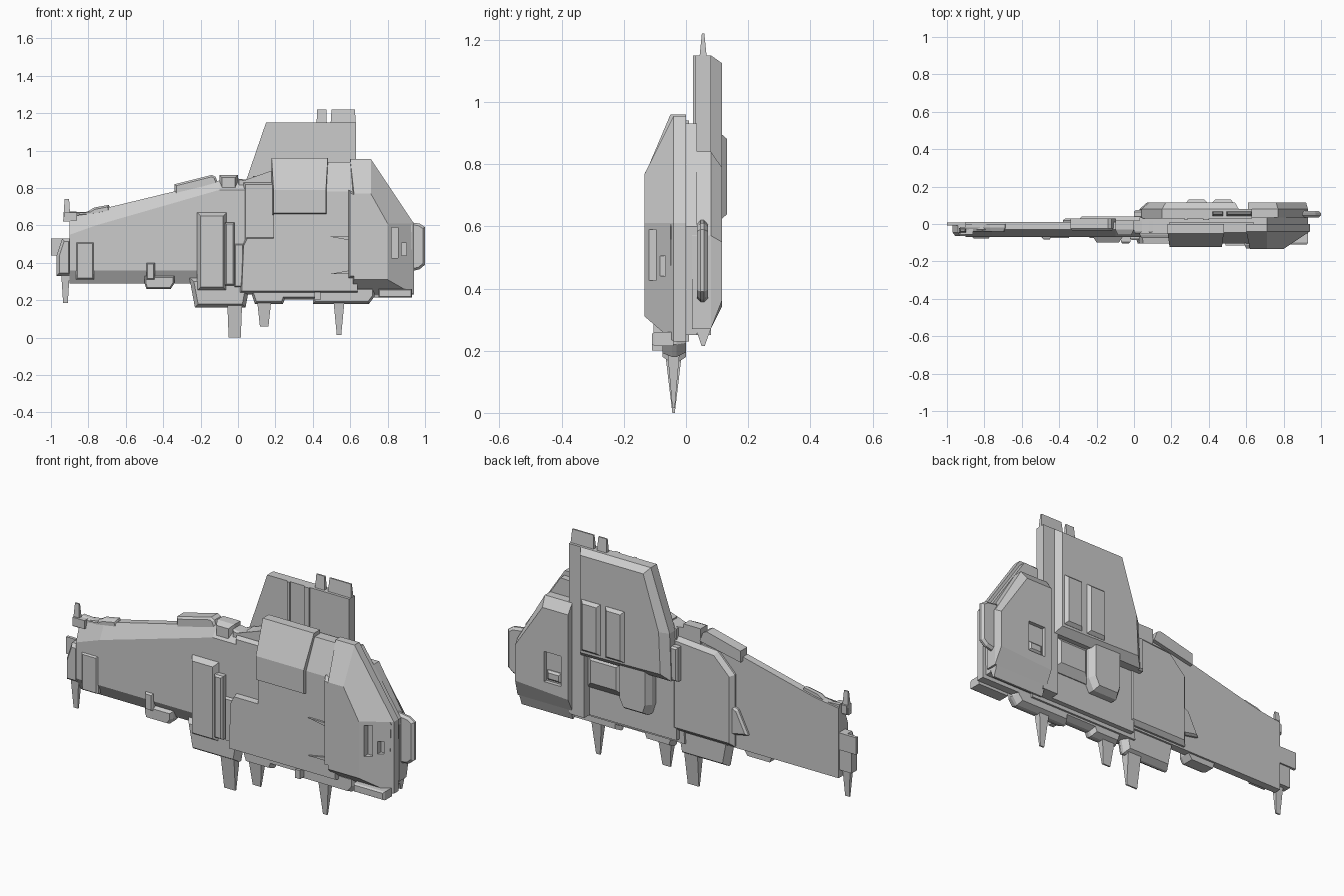
import bpy, bmesh
from mathutils import Vector


def loft(name, rings):
    """Solid through matching front-view (x, z) outlines, each at its own y."""
    bm = bmesh.new()
    loops = [[bm.verts.new((x, y, z)) for x, z in pts] for y, pts in rings]
    n = len(loops[0])
    for a, b in zip(loops, loops[1:]):
        for i in range(n):
            j = (i + 1) % n
            bm.faces.new((a[i], a[j], b[j], b[i]))
    bm.faces.new(loops[0])
    bm.faces.new(loops[-1])
    bmesh.ops.recalc_face_normals(bm, faces=bm.faces)
    me = bpy.data.meshes.new(name)
    bm.to_mesh(me)
    bm.free()
    ob = bpy.data.objects.new(name, me)
    bpy.context.collection.objects.link(ob)
    return ob


def shrink(pts, d):
    """Offset an outline inwards by d."""
    p = [Vector(q) for q in pts]
    n = len(p)
    area = sum(p[i - 1].x * p[i].y - p[i].x * p[i - 1].y for i in range(n))
    s = 1 if area > 0 else -1
    out = []
    for i in range(n):
        e1, e2 = (p[i] - p[i - 1]).normalized(), (p[(i + 1) % n] - p[i]).normalized()
        n1, n2 = Vector((-e1.y, e1.x)) * s, Vector((-e2.y, e2.x)) * s
        out.append(tuple(p[i] + (n1 + n2) * d / max(0.4, 1 + n1.dot(n2))))
    return out


def slab(name, pts, back, front, bf=(0, 0), bb=(0, 0)):
    """Plate from y=back to y=front; bf/bb = (inset, depth) of front/back chamfer."""
    rings = []
    if bb[0]:
        rings += [(back, shrink(pts, bb[0])), (back - bb[1], pts)]
    else:
        rings += [(back, pts)]
    if bf[0]:
        rings += [(front + bf[1], pts), (front, shrink(pts, bf[0]))]
    else:
        rings += [(front, pts)]
    return loft(name, rings)


def rect(x0, x1, z0, z1):
    return [(x0, z0), (x1, z0), (x1, z1), (x0, z1)]


def cut(ob, x0, x1, z0, z1, back, front):
    """Recess a rectangular pocket."""
    c = slab("cutter", rect(x0, x1, z0, z1), back, front)
    c.hide_render = True
    m = ob.modifiers.new("pocket", 'BOOLEAN')
    m.operation, m.object, m.solver = 'DIFFERENCE', c, 'EXACT'
    bpy.context.view_layer.objects.active = ob
    bpy.ops.object.modifier_apply(modifier=m.name)
    bpy.data.objects.remove(c)


def blade(name, x0, x1, root, tip, y, half, taper=0.012):
    """Antenna or keel fin, narrowing to an edge at its tip."""
    bm = bmesh.new()
    a = [bm.verts.new(v) for v in ((x0, y - half, root), (x1, y - half, root),
                                   (x1, y + half, root), (x0, y + half, root))]
    h = 0.004
    b = [bm.verts.new(v) for v in ((x0 + taper, y - h, tip), (x1 - taper, y - h, tip),
                                   (x1 - taper, y + h, tip), (x0 + taper, y + h, tip))]
    bm.faces.new(a)
    bm.faces.new(b)
    for i in range(4):
        bm.faces.new((a[i], a[i - 1], b[i - 1], b[i]))
    bmesh.ops.recalc_face_normals(bm, faces=bm.faces)
    me = bpy.data.meshes.new(name)
    bm.to_mesh(me)
    bm.free()
    bpy.context.collection.objects.link(bpy.data.objects.new(name, me))


# Long forward hull with chamfered top and bottom
nose = [(-0.90, 0.29), (0.06, 0.29), (0.06, 0.84), (-0.10, 0.84), (-0.76, 0.68), (-0.90, 0.66)]
nose_face = [(-0.90, 0.36), (0.06, 0.36), (0.06, 0.79), (-0.10, 0.79), (-0.76, 0.60), (-0.90, 0.55)]
loft("forward_hull", [(0.01, nose), (-0.03, nose), (-0.07, nose_face)])
slab("nose_cap", [(-0.97, 0.33), (-0.89, 0.33), (-0.89, 0.53), (-0.94, 0.53), (-0.97, 0.44)],
     0.0, -0.065, (0.015, 0.02))
slab("nose_tip", rect(-1.0, -0.88, 0.44, 0.53), 0.008, -0.008)
slab("nose_top_strip", [(-0.90, 0.64), (-0.68, 0.67), (-0.69, 0.71), (-0.77, 0.695), (-0.81, 0.67), (-0.90, 0.675)],
     0.0, -0.04, (0.01, 0.02))
slab("nose_side_plate", rect(-0.865, -0.77, 0.31, 0.51), -0.05, -0.078, (0.008, 0.01))
slab("upper_rail", [(-0.34, 0.76), (-0.10, 0.81), (-0.12, 0.86), (-0.14, 0.87), (-0.34, 0.82)],
     0.03, -0.035, (0.01, 0.01))
slab("upper_collar", rect(-0.10, 0.0, 0.77, 0.87), 0.02, -0.06, (0.015, 0.03))
slab("upper_joint", [(0.0, 0.76), (0.2, 0.76), (0.2, 0.85), (0.12, 0.85), (0.12, 0.865), (0.08, 0.865), (0.08, 0.84), (0, 0.85)],
     0.02, -0.05, (0.006, 0.01))
slab("lower_rail", [(-0.50, 0.29), (-0.49, 0.26), (-0.36, 0.26), (-0.34, 0.29), (-0.34, 0.33), (-0.50, 0.33)],
     0.0, -0.075, (0.008, 0.02))
slab("lower_rail_box", rect(-0.49, -0.445, 0.31, 0.40), -0.05, -0.083, (0.006, 0.01))

# Amidships box, back plate and ventral keel
slab("waist_box", rect(-0.22, -0.06, 0.25, 0.67), -0.04, -0.098, (0.02, 0.03))
slab("waist_box_edge", rect(-0.07, -0.02, 0.28, 0.615), -0.04, -0.105, (0.008, 0.01))
slab("waist_bar", rect(-0.02, 0.03, 0.27, 0.50), -0.04, -0.085, (0.006, 0.01))
slab("waist_back_plate", [(-0.30, 0.30), (0.06, 0.30), (0.06, 0.80), (-0.20, 0.78), (-0.30, 0.68)],
     0.04, 0.0, bb=(0.02, 0.02))
slab("waist_back_wedge", [(-0.38, 0.38), (-0.28, 0.36), (-0.28, 0.52), (-0.32, 0.50)], 0.03, 0.0, bb=(0.01, 0.01))
keel = [(-0.23, 0.16), (0.04, 0.16), (0.07, 0.32), (-0.26, 0.32)]
slab("ventral_keel", keel, 0.0, -0.075, (0.02, 0.03), (0.02, 0.03))

# Main hull: core, front plate, roof panel and engine block
core = [(0.03, 0.25), (0.92, 0.25), (0.93, 0.60), (0.71, 0.93), (0.20, 0.90), (0.03, 0.84)]
slab("hull_core", core, 0.035, -0.05)
main = [(0.0, 0.23), (0.64, 0.23), (0.64, 0.94), (0.19, 0.94), (0.19, 0.54), (0.04, 0.54), (0.02, 0.49)]
main_face = [(0.02, 0.25), (0.64, 0.25), (0.64, 0.78), (0.19, 0.78), (0.19, 0.53), (0.05, 0.53), (0.03, 0.49)]
loft("hull_front_plate", [(0.01, main), (-0.045, main), (-0.105, main_face)])
slab("hull_shoulder", rect(0.03, 0.20, 0.50, 0.83), 0.0, -0.075, (0.01, 0.02))
roof, roof_mid = rect(0.18, 0.48, 0.65, 0.96), rect(0.18, 0.48, 0.65, 0.94)
loft("roof_panel", [(0.0, roof), (-0.05, roof), (-0.122, rect(0.19, 0.47, 0.665, 0.79))])
block = [(0.60, 0.23), (0.94, 0.23), (0.94, 0.61), (0.71, 0.955), (0.60, 0.955)]
block_face = [(0.62, 0.31), (0.80, 0.31), (0.80, 0.61), (0.71, 0.77), (0.62, 0.77)]
engine = loft("engine_block", [(-0.0, block), (-0.04, block), (-0.133, block_face)])
cut(engine, 0.82, 0.855, 0.425, 0.59, -0.085, -0.2)
cut(engine, 0.875, 0.90, 0.44, 0.505, -0.055, -0.2)
slab("engine_side_plate", [(0.49, 0.34), (0.63, 0.34), (0.63, 0.54), (0.49, 0.54), (0.60, 0.52), (0.60, 0.36)],
     -0.08, -0.115)
slab("engine_lip", [(0.59, 0.32), (0.65, 0.32), (0.65, 0.76), (0.59, 0.79)], -0.06, -0.132, (0.01, 0.02))

# Underside strips
slab("belly_strip", [(0.07, 0.24), (0.09, 0.18), (0.24, 0.18), (0.25, 0.205), (0.40, 0.205), (0.40, 0.18),
                     (0.70, 0.18), (0.73, 0.22), (0.73, 0.27), (0.07, 0.27)], 0.0, -0.075, (0.012, 0.03), (0.015, 0.03))
slab("belly_rear_strip", rect(0.75, 0.93, 0.215, 0.26), -0.04, -0.11, (0.006, 0.01))
slab("belly_stud", rect(0.41, 0.44, 0.20, 0.245), -0.03, -0.11)

# Rear armour panel with hatch
armour = [(0.61, 0.27), (0.93, 0.27), (0.93, 0.57), (0.77, 0.84), (0.61, 0.84)]
armour_face = [(0.61, 0.34), (0.92, 0.36), (0.92, 0.55), (0.76, 0.79), (0.61, 0.79)]
rear = loft("rear_armour", [(0.02, armour), (0.08, armour), (0.115, armour_face)])
cut(rear, 0.65, 0.75, 0.40, 0.56, 0.2, 0.095)
slab("rear_hatch", rect(0.66, 0.74, 0.41, 0.46), 0.11, 0.08, bb=(0.01, 0.01))
loft("rear_armour_skirt", [(0.035, rect(0.62, 0.92, 0.26, 0.30)), (0.05, rect(0.62, 0.92, 0.215, 0.30)),
                           (0.06, rect(0.62, 0.92, 0.215, 0.30)), (0.08, rect(0.62, 0.92, 0.27, 0.30))])
slab("tail_pod", [(0.90, 0.35), (0.97, 0.365), (1.0, 0.39), (1.0, 0.59), (0.97, 0.61), (0.90, 0.62)],
     0.07, 0.035, (0.012, 0.012), (0.012, 0.012))

# Tall dorsal fin with spine, ribs and raised back panels
fin = [(0.03, 0.58), (0.56, 0.58), (0.56, 1.15), (0.15, 1.15), (0.04, 0.83)]
fin_face = [(0.07, 0.62), (0.54, 0.61), (0.54, 1.125), (0.17, 1.125), (0.08, 0.84)]
loft("dorsal_fin", [(0.03, fin), (0.08, fin), (0.115, fin_face)])
slab("fin_spine", rect(0.54, 0.63, 0.25, 1.15), 0.08, 0.03)
for i, (a, b) in enumerate(((0.28, 0.39), (0.42, 0.53))):
    slab(f"fin_panel_{i}", rect(a, b, 0.625, 0.895), 0.132, 0.10, bb=(0.014, 0.016))
for i, (a, b) in enumerate(((0.27, 0.285), (0.37, 0.40))):
    slab(f"fin_rib_{i}", rect(a, b, 0.85, 1.15), 0.04, 0.022)
slab("fin_bracket", [(0.17, 0.36), (0.31, 0.36), (0.34, 0.42), (0.34, 0.62), (0.15, 0.62), (0.15, 0.42)],
     0.10, 0.03, bb=(0.02, 0.03))
slab("fin_lower_step", [(0.32, 0.40), (0.55, 0.40), (0.55, 0.60), (0.32, 0.60)], 0.07, 0.03, bb=(0.04, 0.03))
slab("fin_side_pod", rect(0.0, 0.05, 0.58, 0.76), 0.075, 0.03, bb=(0.008, 0.01))

# Antennas and keel blades
for name, x0, x1, root, tip, y, half, taper in (
        ("fin_antenna_small", 0.42, 0.475, 1.14, 1.22, 0.055, 0.012, 0.003),
        ("fin_antenna_wide", 0.495, 0.63, 1.14, 1.22, 0.055, 0.012, 0.005),
        ("keel_blade_main", -0.06, 0.025, 0.26, 0.0, -0.04, 0.035, 0.01),
        ("keel_blade_mid", 0.10, 0.18, 0.22, 0.06, -0.04, 0.022, 0.017),
        ("keel_blade_rear", 0.51, 0.57, 0.20, 0.015, -0.04, 0.02, 0.018),
        ("nose_antenna_top", -0.935, -0.895, 0.62, 0.74, -0.035, 0.014, 0.008),
        ("nose_antenna_bottom", -0.945, -0.90, 0.34, 0.185, -0.035, 0.014, 0.010)):
    blade(name, x0, x1, root, tip, y, half, taper)
slab("nose_antenna_foot", rect(-0.93, -0.86, 0.625, 0.67), -0.015, -0.055)
